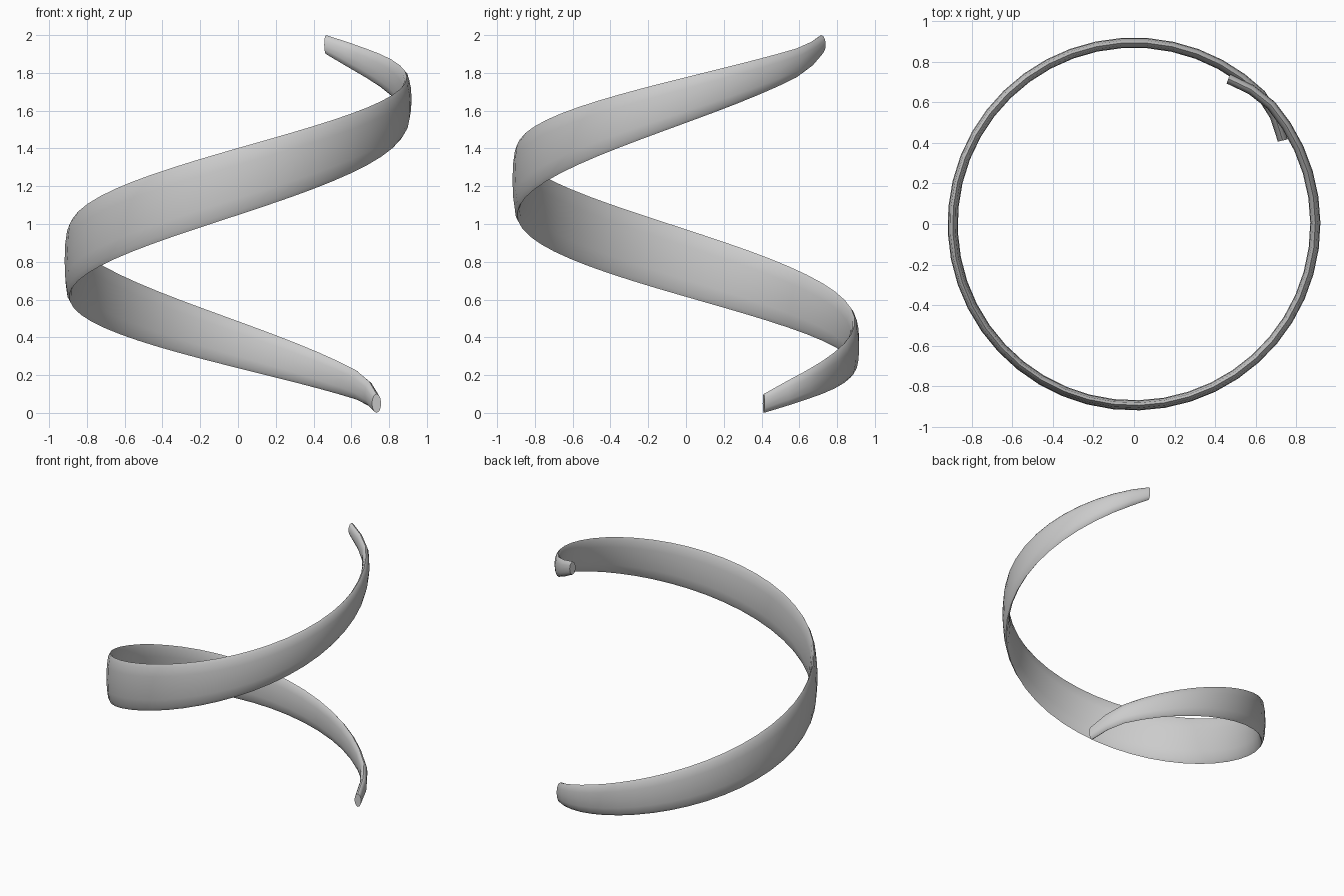
import bpy, bmesh, math
from mathutils import Vector

cube = bpy.data.objects.get("Cube")
if cube:
    bpy.data.objects.remove(cube, do_unlink=True)

START, END = math.radians(29.3), math.radians(417)
RADIUS, THICK = 0.894, 0.025
STEPS, SIDES = 48, 12
TAIL = math.radians(16)


def tail(distance):
    """Amount of bend, rising to 1 at a ribbon end."""
    return max(0.0, 1 - distance / TAIL) ** 1.4


def centre(t):
    """Centre line of the ribbon, with ends bent slightly inward."""
    a = START + (END - START) * t
    low, high = tail(a - START), tail(END - a)
    r = RADIUS - 0.053 * low - 0.04 * high
    z = 1 + 1.86 * (t - 0.5) - 0.02 * low + 0.02 * high
    return Vector((r * math.cos(a), r * math.sin(a), z))


def half_height(t):
    return 0.05 + 0.135 * max(0.0, math.sin(math.pi * t)) ** 0.8


# Sweep a flattened ellipse along the helix
bm = bmesh.new()
rings = []
for i in range(STEPS + 1):
    t = i / STEPS
    step = centre(min(1, t + 0.002)) - centre(max(0, t - 0.002))
    out = Vector((step.y, -step.x, 0)).normalized()
    ring = []
    for k in range(SIDES):
        b = math.tau * k / SIDES
        offset = out * THICK * math.cos(b)
        offset.z = half_height(t) * math.sin(b)
        ring.append(bm.verts.new(centre(t) + offset))
    rings.append(ring)
for a, b in zip(rings, rings[1:]):
    for k in range(SIDES):
        n = (k + 1) % SIDES
        bm.faces.new((a[k], a[n], b[n], b[k]))

# Flat end caps
bm.faces.new(rings[0])
bm.faces.new(rings[-1])
bmesh.ops.recalc_face_normals(bm, faces=bm.faces)

mesh = bpy.data.meshes.new("spiral_ribbon")
bm.to_mesh(mesh)
bm.free()
ribbon = bpy.data.objects.new("spiral_ribbon", mesh)
bpy.context.collection.objects.link(ribbon)

# Plain grey material
grey = bpy.data.materials.new("light_grey")
grey.use_nodes = True
colour = (0.6, 0.6, 0.6, 1)
grey.diffuse_color = colour
grey.node_tree.nodes["Principled BSDF"].inputs["Base Color"].default_value = colour
mesh.materials.append(grey)

bpy.ops.object.select_all(action="DESELECT")
ribbon.select_set(True)
bpy.context.view_layer.objects.active = ribbon
bpy.ops.object.shade_smooth_by_angle(angle=math.radians(40))
